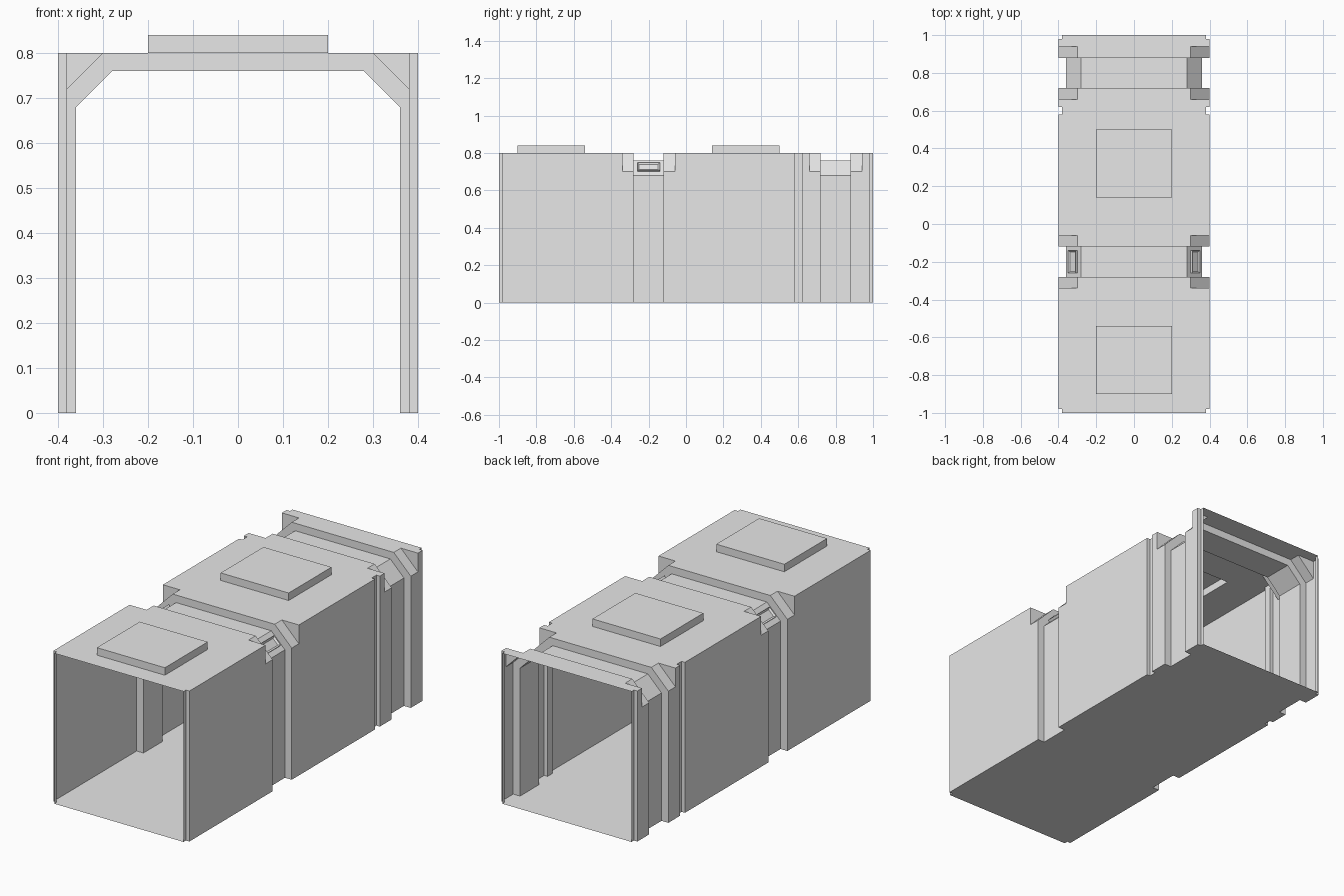
import bpy, bmesh, math
from mathutils import Matrix, Vector

old = bpy.data.objects.get("Cube")
if old:
    bpy.data.objects.remove(old, do_unlink=True)

grey = bpy.data.materials.new("plain grey")
grey.use_nodes = True
grey.diffuse_color = (0.8, 0.8, 0.8, 1)
grey.node_tree.nodes["Principled BSDF"].inputs["Base Color"].default_value = (0.8, 0.8, 0.8, 1)


def finish(name, bm):
    mesh = bpy.data.meshes.new(name)
    bm.to_mesh(mesh)
    bm.free()
    mesh.materials.append(grey)
    obj = bpy.data.objects.new(name, mesh)
    bpy.context.collection.objects.link(obj)
    return obj


# Cross-sections: wall half width, shoulder height, shoulder x, roof height
FULL = (0.4, 0.8, 0.4, 0.8)
GROOVE = (0.38, 0.8, 0.38, 0.8)
SHOULDER = (0.4, 0.7, 0.3, 0.8)
RECESS = (0.36, 0.68, 0.28, 0.76)
PANEL = 0.2

# Consecutive stretches along the corridor: end y, section, raised roof panel
stretches = [
    (-0.98, GROOVE, False), (-0.9, FULL, False), (-0.54, FULL, True),
    (-0.34, FULL, False), (-0.28, SHOULDER, False), (-0.12, RECESS, False),
    (-0.06, SHOULDER, False), (0.14, FULL, False), (0.5, FULL, True),
    (0.58, FULL, False), (0.62, GROOVE, False), (0.66, FULL, False),
    (0.72, SHOULDER, False), (0.88, RECESS, False), (0.94, SHOULDER, False),
    (0.98, FULL, False), (1.0, GROOVE, False),
]


def ring(bm, section, y):
    wall, shoulder_z, shoulder_x, roof = section
    half = [(wall, 0), (wall, shoulder_z), (shoulder_x, roof), (PANEL, roof)]
    points = half + [(-x, z) for x, z in reversed(half)]
    return [bm.verts.new((x, y, z)) for x, z in points]


# Corridor shell: thin sheet lofted through the sections, open at both ends
bm = bmesh.new()
panels = []
previous = None
y = -1.0
for end, section, raised in stretches:
    start_ring, end_ring = ring(bm, section, y), ring(bm, section, end)
    for a, b, step in ((previous, start_ring, True), (start_ring, end_ring, False)):
        if a is None:
            continue
        for i in range(len(a)):
            j = (i + 1) % len(a)
            if step and all((p.co - q.co).length < 1e-6 for p, q in ((a[i], b[i]), (a[j], b[j]))):
                continue
            face = bm.faces.new((a[i], a[j], b[j], b[i]))
            if raised and not step and i == 3:
                panels.append(face)
    previous, y = end_ring, end

# Roof panels: raised out of the roof, hollow beneath
result = bmesh.ops.extrude_discrete_faces(bm, faces=panels)
for top in result["faces"]:
    rim = list(top.verts)
    base = [bm.verts.new(v.co) for v in rim]
    for v in rim:
        v.co.z += 0.04
    for i in range(4):
        j = (i + 1) % 4
        bm.faces.new((base[i], base[j], rim[j], rim[i]))

bmesh.ops.remove_doubles(bm, verts=bm.verts[:], dist=1e-5)
bmesh.ops.dissolve_degenerate(bm, dist=1e-5, edges=bm.edges[:])
flat = [f for f in bm.faces if f.calc_area() < 1e-8]
bmesh.ops.delete(bm, geom=flat, context="FACES")
bmesh.ops.recalc_face_normals(bm, faces=bm.faces[:])
finish("corridor_shell", bm)


# Shoulder lamps: framed boxes on the sloped faces of the front recess
def lamp(name, side):
    bm = bmesh.new()
    depth = 0.014
    bmesh.ops.create_cube(bm, size=1, matrix=Matrix.Translation((0, 0, depth / 2))
                          @ Matrix.Diagonal((0.057, 0.12, depth, 1)))
    top = max(bm.faces, key=lambda f: f.calc_center_median().z)
    bmesh.ops.inset_region(bm, faces=[top], thickness=0.012)
    for v in top.verts:
        v.co.z -= 0.008
    bm.transform(Matrix.Translation((side * 0.32, -0.2, 0.72))
                 @ Matrix.Rotation(side * math.pi / 4, 4, "Y"))
    finish(name, bm)


lamp("left_lamp", 1)
lamp("right_lamp", -1)
